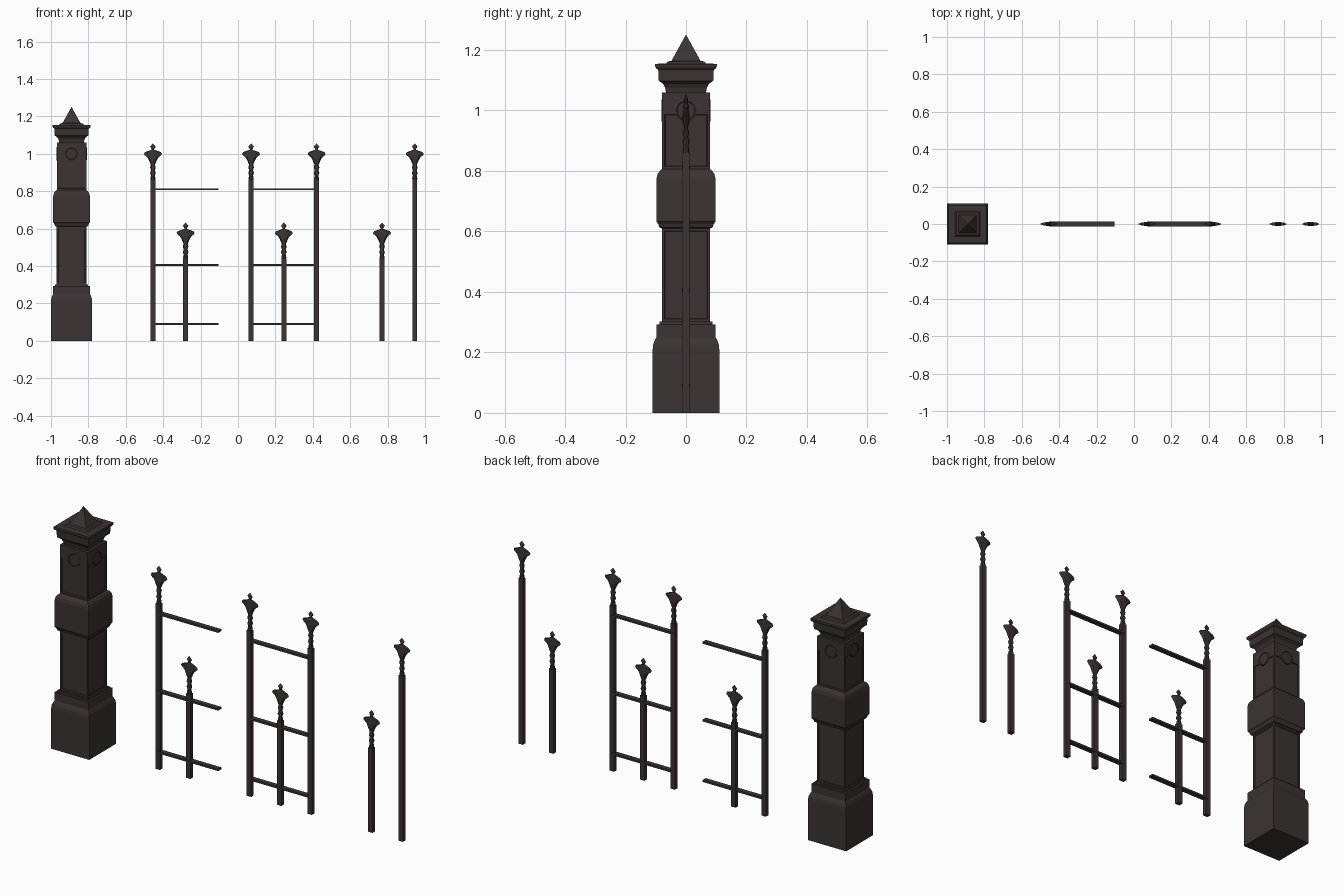
import bpy, bmesh, math

if "Cube" in bpy.data.objects:
    bpy.data.objects.remove(bpy.data.objects["Cube"])

iron = bpy.data.materials.new("dark_iron")
iron.diffuse_color = (0.043, 0.034, 0.033, 1)
iron.use_nodes = True
iron.node_tree.nodes["Principled BSDF"].inputs["Base Color"].default_value = iron.diffuse_color


def finish(bm, name, loc=(0, 0, 0), smooth=None):
    bmesh.ops.recalc_face_normals(bm, faces=bm.faces[:])
    me = bpy.data.meshes.new(name)
    bm.to_mesh(me)
    bm.free()
    me.materials.append(iron)
    ob = bpy.data.objects.new(name, me)
    ob.location = loc
    bpy.context.collection.objects.link(ob)
    if smooth:
        bpy.context.view_layer.objects.active = ob
        ob.select_set(True)
        bpy.ops.object.shade_smooth_by_angle(angle=math.radians(smooth))
        ob.select_set(False)
    return ob


def loft(rows, sides, turn=0.0, scale=1.0):
    """Stack of closed rings; each row is (z, half width x, half width y)."""
    bm = bmesh.new()
    rings = []
    for z, rx, ry in rows:
        rings.append([bm.verts.new((
            rx * scale * math.cos(turn + 2 * math.pi * i / sides),
            ry * scale * math.sin(turn + 2 * math.pi * i / sides), z)) for i in range(sides)])
    for a, b in zip(rings, rings[1:]):
        for i in range(sides):
            j = (i + 1) % sides
            bm.faces.new((a[i], a[j], b[j], b[i]))
    bm.faces.new(rings[0][::-1])
    bm.faces.new(rings[-1])
    bmesh.ops.recalc_face_normals(bm, faces=bm.faces[:])
    return bm


def box(name, x0, x1, y, z0, z1):
    bm = bmesh.new()
    bmesh.ops.create_cube(bm, size=1)
    for v in bm.verts:
        v.co = ((x0 + x1) / 2 + v.co.x * (x1 - x0), v.co.y * 2 * y, (z0 + z1) / 2 + v.co.z * (z1 - z0))
    return finish(bm, name)


SQ = math.pi / 4
PX = -0.89

# Stone-like gate pillar: square profile (z, half width)
profile = [(0, .11), (.21, .11), (.228, .108), (.243, .102), (.25, .098), (.293, .098),
           (.293, .088), (.302, .088), (.302, .08), (.61, .08), (.613, .088), (.625, .092),
           (.633, .098), (.773, .098), (.79, .094), (.80, .087), (.806, .079),
           (.995, .079), (1.06, .079), (1.06, .066), (1.075, .069), (1.088, .076), (1.098, .09),
           (1.135, .092), (1.138, .098), (1.145, .102), (1.154, .102), (1.155, .066), (1.162, .06),
           (1.164, .048), (1.25, .0005)]
bm = loft([(z, w, w) for z, w in profile], 4, SQ, math.sqrt(2))
# Recessed panels on both shafts
panels = [f for f in bm.faces if abs(f.normal.z) < .1 and
          (abs(f.calc_center_median().z - .456) < .01 or abs(f.calc_center_median().z - .9005) < .01)]
bmesh.ops.inset_individual(bm, faces=panels, thickness=.012, depth=0)
bmesh.ops.inset_individual(bm, faces=panels, thickness=.003, depth=-.004)
finish(bm, "gate_pillar", (PX, 0, 0))

# Round medallions on the four upper faces
for k in range(4):
    bm = loft([(.070, .036, .036), (.0805, .036, .036), (.0815, .034, .034), (.0815, .031, .031),
               (.0795, .029, .029)], 24)
    a = k * math.pi / 2
    ob = finish(bm, "pillar_medallion", (PX, 0, 1.0), 30)
    ob.rotation_euler = (math.pi / 2, 0, a)

# Finial profile, z measured from the tip: turned neck, flat flared head, diamond tip
finial = [(-.20, .010, .009), (-.187, .014, .011), (-.172, .010, .008), (-.158, .015, .012),
          (-.143, .010, .007), (-.129, .015, .011), (-.114, .011, .006), (-.102, .016, .009),
          (-.088, .022, .012), (-.074, .030, .012), (-.062, .045, .010), (-.055, .048, .008),
          (-.046, .042, .010), (-.038, .018, .009), (-.033, .006, .006), (-.027, .008, .006),
          (-.017, .015, .006), (0, .0005, .0005)]


def picket(name, x, top):
    box(name + "_shaft", x - .013, x + .013, .011, 0, top - .194)
    finish(loft(finial, 8), name + "_finial", (x, 0, top), 35)


for x in (-.455, .07, .42, .945):
    picket("tall_picket", x, 1.055)
for x in (-.28, .245, .77):
    picket("short_picket", x, .632)

# Three rails for each panel
for x in (-.455, .07):
    for z in (.09, .405, .81):
        box("rail", x, x + .35, .013, z - .005, z + .005)
